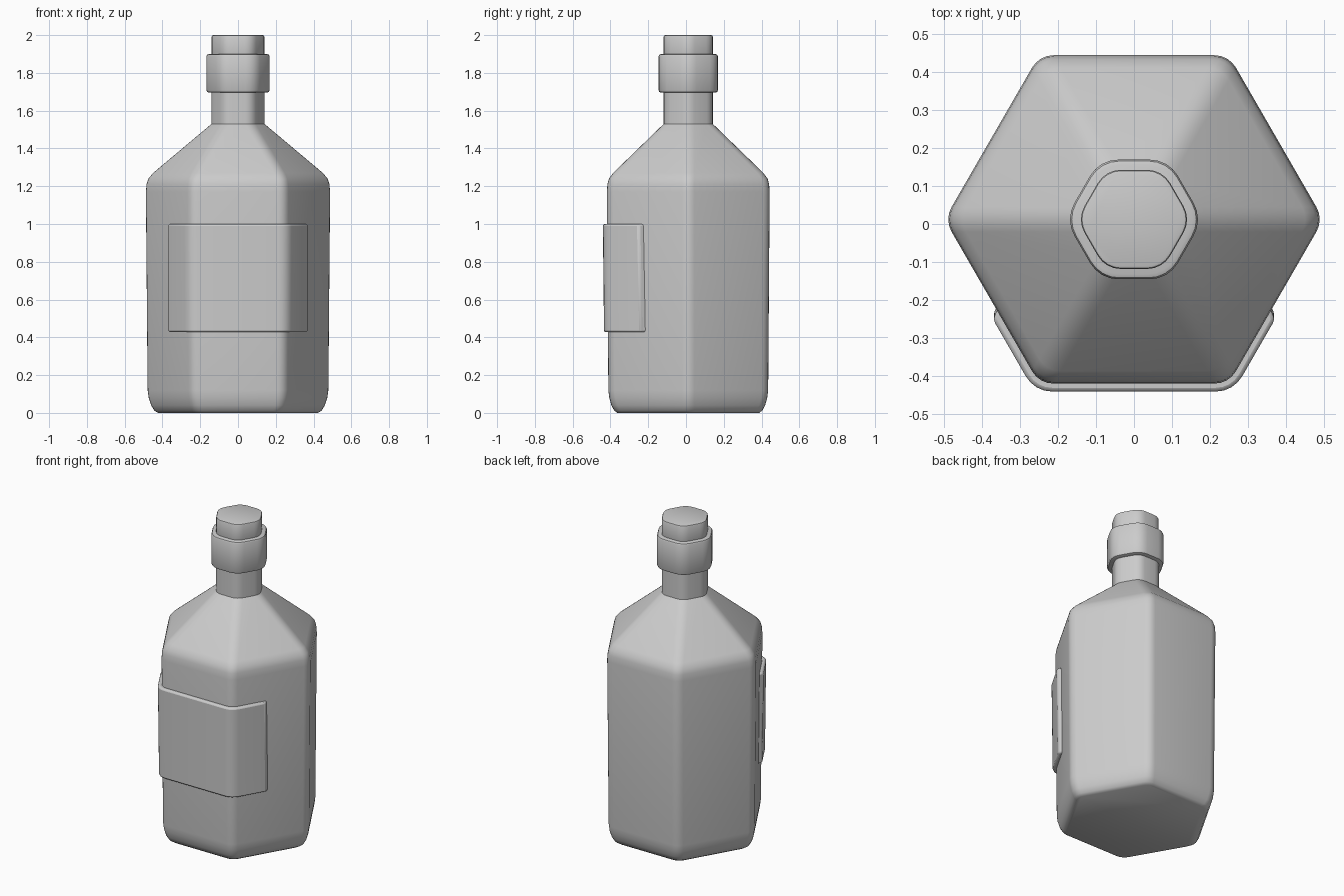
import bpy, bmesh
from math import radians, cos, sin

if "Cube" in bpy.data.objects:
    bpy.data.objects.remove(bpy.data.objects["Cube"])

CY = 0.012          # hexagon axis offset in y (label sticks out at the front)
SEG = 4             # segments per rounded corner


def corner(a, r, ang):
    """Rounded corner of a hexagon with apothem a, as (x, y) points."""
    d = (a - r) / cos(radians(30))
    cx, cy = d * cos(radians(ang)), d * sin(radians(ang))
    return [(cx + r * cos(radians(ang - 30 + 60 * i / SEG)),
             cy + r * sin(radians(ang - 30 + 60 * i / SEG))) for i in range(SEG + 1)]


def finish(name, bm):
    bmesh.ops.recalc_face_normals(bm, faces=bm.faces)
    me = bpy.data.meshes.new(name)
    bm.to_mesh(me)
    bm.free()
    ob = bpy.data.objects.new(name, me)
    bpy.context.collection.objects.link(ob)
    ob.location.y = CY
    bpy.ops.object.select_all(action='DESELECT')
    ob.select_set(True)
    bpy.context.view_layer.objects.active = ob
    bpy.ops.object.shade_smooth_by_angle(angle=radians(40))
    return ob


def loft(name, sections):
    """Capped loft through closed sections of (z, points)."""
    bm = bmesh.new()
    rings = [[bm.verts.new((x, y, z)) for x, y in pts] for z, pts in sections]
    n = len(rings[0])
    for lo, hi in zip(rings, rings[1:]):
        for i in range(n):
            j = (i + 1) % n
            bm.faces.new((lo[i], lo[j], hi[j], hi[i]))
    bm.faces.new(rings[0])
    bm.faces.new(rings[-1])
    return finish(name, bm)


def hexagon(a, r):
    return [p for k in range(6) for p in corner(a, r, 60 * k)]


def hex_loft(name, profile, r):
    return loft(name, [(z, hexagon(a, r)) for z, a in profile])


def rounded_block(z0, z1, a, b):
    """Profile of a short collar with softened rims."""
    return [(z0, a - b), (z0 + b * 0.3, a - b * 0.3), (z0 + b, a),
            (z1 - b, a), (z1 - b * 0.3, a - b * 0.3), (z1, a - b)]


# Bottle: base, slightly tapered body, sloping shoulder and neck
hex_loft("bottle", [(0, 0.375), (0.012, 0.392), (0.04, 0.407), (0.08, 0.418),
                    (0.12, 0.423), (1.17, 0.431), (1.21, 0.428), (1.24, 0.42),
                    (1.27, 0.398), (1.53, 0.13), (1.88, 0.13)], 0.065)

# Collar around the mouth
hex_loft("neck_ring", rounded_block(1.695, 1.9, 0.157, 0.013), 0.086)

# Stopper
hex_loft("stopper", rounded_block(1.86, 2.0, 0.13, 0.008), 0.07)


# Label wrapped over the front face and part of both neighbours
def label_outline(outer, inner):
    def strip(a, r, end_x):
        right = [(x, y) for x, y in corner(a, r, 300)]
        # the far end lies on the neighbouring face: x*cos30 - y*sin30 = a
        end = (end_x, (end_x * cos(radians(30)) - a) / sin(radians(30)))
        half = right + [end]
        return [(-x, y) for x, y in reversed(half)] + half
    return strip(outer, 0.08, 0.37) + strip(inner, 0.06, 0.35)[::-1]


label = loft("label", [(0.427, label_outline(0.446, 0.405)),
                       (1.0, label_outline(0.452, 0.411))])
bev = label.modifiers.new("soft_edges", 'BEVEL')
bev.width = 0.01
bev.segments = 2
bev.limit_method = 'ANGLE'
bev.angle_limit = radians(50)
